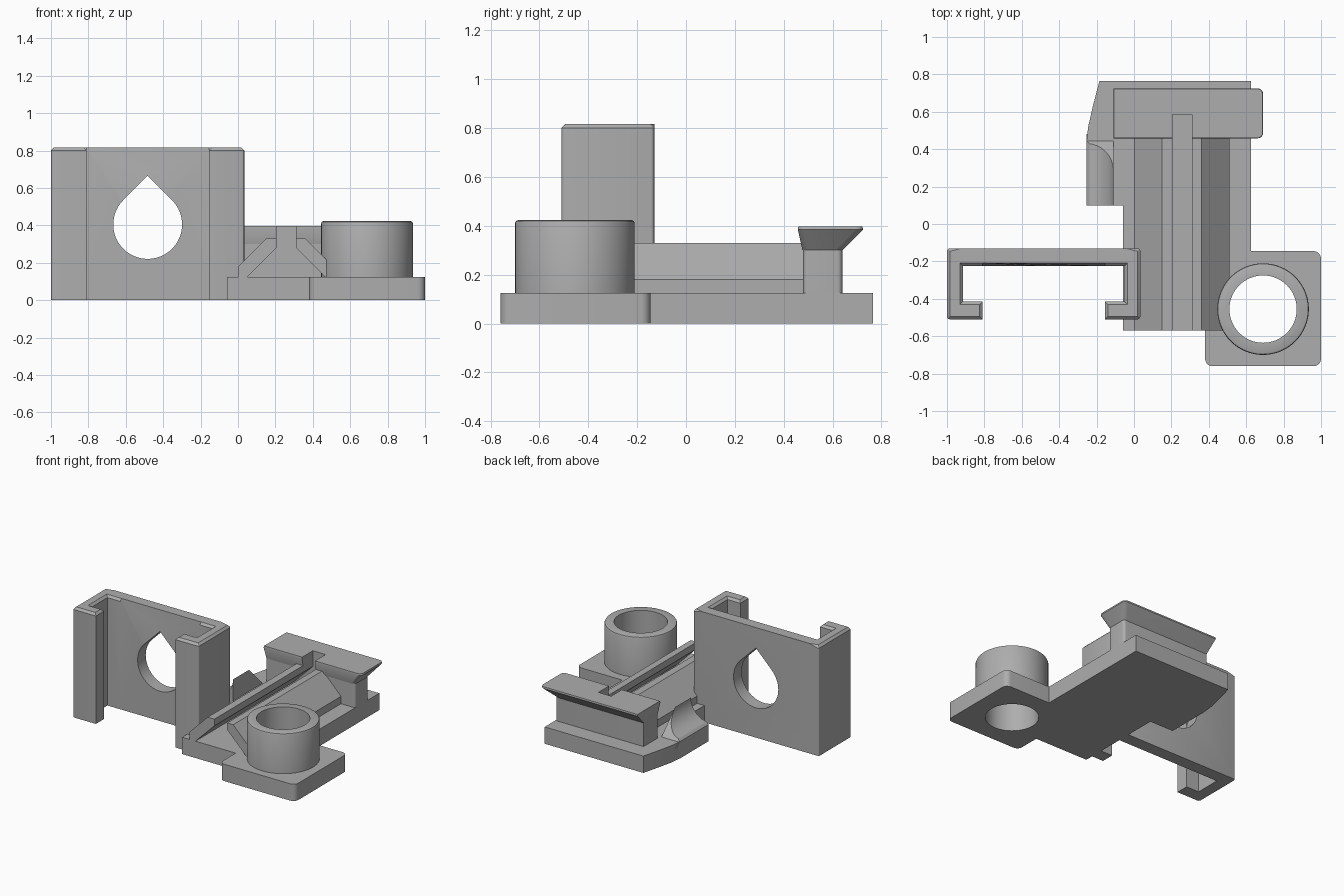
import bpy, bmesh
from math import sin, cos, pi, radians
from mathutils import Vector

if "Cube" in bpy.data.objects:
    bpy.data.objects.remove(bpy.data.objects["Cube"])

grey = bpy.data.materials.new("mid_grey")
grey.use_nodes = True
colour = (0.42, 0.42, 0.42, 1)
grey.diffuse_color = colour
grey.node_tree.nodes["Principled BSDF"].inputs["Base Color"].default_value = colour


def make(name, bm):
    bmesh.ops.recalc_face_normals(bm, faces=bm.faces)
    mesh = bpy.data.meshes.new(name)
    bm.to_mesh(mesh)
    bm.free()
    mesh.materials.append(grey)
    ob = bpy.data.objects.new(name, mesh)
    bpy.context.collection.objects.link(ob)
    return ob


def prism_mesh(pts, lo, hi, axis="z"):
    """Extrude an outline: xy along z, or xz along y."""
    bm = bmesh.new()
    place = (lambda a, b: (a, b, lo)) if axis == "z" else (lambda a, b: (a, lo, b))
    face = bm.faces.new([bm.verts.new(place(a, b)) for a, b in pts])
    step = Vector((0, 0, hi - lo)) if axis == "z" else Vector((0, hi - lo, 0))
    top = bmesh.ops.extrude_face_region(bm, geom=[face])["geom"]
    bmesh.ops.translate(bm, vec=step, verts=[g for g in top if isinstance(g, bmesh.types.BMVert)])
    bmesh.ops.recalc_face_normals(bm, faces=bm.faces)
    return bm


def prism(name, pts, lo, hi, axis="z"):
    return make(name, prism_mesh(pts, lo, hi, axis))


def rounded(pts, steps=5):
    """Round every outline corner given as (x, y, radius); square corners only."""
    out = []
    for i, p in enumerate(pts):
        c = Vector(p[:2])
        if len(p) < 3:
            out.append(tuple(c))
            continue
        u = (Vector(pts[i - 1][:2]) - c).normalized() * p[2]
        v = (Vector(pts[(i + 1) % len(pts)][:2]) - c).normalized() * p[2]
        for k in range(steps + 1):
            t = k / steps * pi / 2
            out.append(tuple(c + u * (1 - sin(t)) + v * (1 - cos(t))))
    return out


def circle(x, y, r, start=0, sweep=360, n=64):
    return [(x + r * cos(radians(start + sweep * k / n)),
             y + r * sin(radians(start + sweep * k / n))) for k in range(n)]


def cut(targets, cutter):
    for ob in targets:
        mod = ob.modifiers.new("cut", "BOOLEAN")
        mod.operation = "DIFFERENCE"
        mod.solver = "EXACT"
        mod.object = cutter
        bpy.context.view_layer.objects.active = ob
        bpy.ops.object.modifier_apply(modifier=mod.name)
    bpy.data.objects.remove(cutter)


# Base plate with side bulge and rounded lug
base = prism("base_plate", rounded([
    (-0.06, -0.57), (0.38, -0.57), (0.38, -0.76, 0.04), (1.0, -0.76, 0.04),
    (1.0, -0.145, 0.04), (0.625, -0.145), (0.625, 0.765), (-0.185, 0.765),
    (-0.22, 0.63), (-0.245, 0.52), (-0.255, 0.43), (-0.255, 0.1), (-0.06, 0.1)]), 0, 0.125)

# Round socket with a softened rim
bm = prism_mesh(circle(0.69, -0.455, 0.245), 0.1, 0.423)
rim = [e for e in bm.edges if all(v.co.z > 0.4 for v in e.verts)]
bmesh.ops.bevel(bm, geom=rim, offset=0.012, segments=2, affect="EDGES", profile=0.5)
socket = make("round_socket", bm)
cut([base, socket], prism("bore_cutter", circle(0.69, -0.455, 0.18), -0.1, 0.6))

# Roof-shaped rail
rail = prism("slotted_rail", [
    (0, 0.11), (0, 0.18), (0.15, 0.33), (0.36, 0.33), (0.51, 0.18), (0.51, 0.11)],
    -0.57, 0.5, "y")

# Cross head: upright block and flared cap
block = prism("cross_block", rounded([
    (-0.1, 0.48), (0.625, 0.48, 0.02), (0.625, 0.64, 0.02), (-0.1, 0.64)]), 0.11, 0.302)
bm = bmesh.new()
for z, x0, x1, y0, y1 in ((0.3, -0.1, 0.625, 0.477, 0.64),
                          (0.385, -0.11, 0.69, 0.458, 0.725),
                          (0.397, -0.108, 0.688, 0.46, 0.723)):
    for x, y in rounded([(x0, y0), (x1, y0, 0.03), (x1, y1, 0.03), (x0, y1)]):
        bm.verts.new((x, y, z))
bmesh.ops.convex_hull(bm, input=bm.verts)
bmesh.ops.dissolve_limit(bm, angle_limit=0.01, verts=bm.verts, edges=bm.edges)
cap = make("cross_cap", bm)

# Flared slot running through rail and cross head
cut([rail, block, cap], prism("slot_cutter", [
    (0.03, 0.105), (0.205, 0.28), (0.205, 0.6), (0.31, 0.6), (0.31, 0.28), (0.485, 0.105)],
    -0.7, 0.585, "y"))

# Curved gusset with a sloping rear end
fillet = circle(-0.255, 0.285, 0.145, 270, 90, 14) + [(-0.11, 0.285)]
fillet[0] = (-0.255, 0.125)
bm = prism_mesh([(-0.255, 0.09), *fillet[:1],
                 *[(x, max(z, 0.126)) for x, z in fillet[1:]], (-0.11, 0.09)], 0.1, 0.5, "y")
bmesh.ops.bisect_plane(bm, geom=bm.verts[:] + bm.edges[:] + bm.faces[:],
                       plane_co=(0, 0.28, 0.29), plane_no=(0, 1, 1), clear_outer=True)
bmesh.ops.holes_fill(bm, edges=[e for e in bm.edges if e.is_boundary])
gusset = make("curved_gusset", bm)

# C-shaped bracket, mirrored about its middle
mid = -0.483
half = [(-0.81, -0.225), (-0.915, -0.225), (-0.915, -0.415), (-0.81, -0.415),
        (-0.81, -0.51), (-1.0, -0.51, 0.015), (-1.0, -0.13, 0.015)]
mirrored = [(2 * mid - p[0], *p[1:]) for p in reversed(half)]
bm = prism_mesh(rounded(half + mirrored, 3), 0, 0.817)
top = [e for e in bm.edges if all(v.co.z > 0.8 for v in e.verts) and e.calc_length() < 0.5]
bmesh.ops.bevel(bm, geom=top, offset=0.016, segments=1, affect="EDGES")
bracket = make("channel_bracket", bm)

# Teardrop opening through the bracket wall
tear = circle(-0.483, 0.405, 0.184, 135, 270, 48)
tear += circle(-0.483, 0.405, 0.184, 45, 1, 1) + [(-0.483, 0.665)]
cut([bracket], prism("teardrop_cutter", tear, -0.3, 0, "y"))

# Smooth the curved faces, keep the corners crisp
bpy.ops.object.select_all(action="DESELECT")
for ob in (base, socket, rail, block, cap, gusset, bracket):
    ob.select_set(True)
bpy.context.view_layer.objects.active = base
bpy.ops.object.shade_smooth_by_angle(angle=radians(25))
